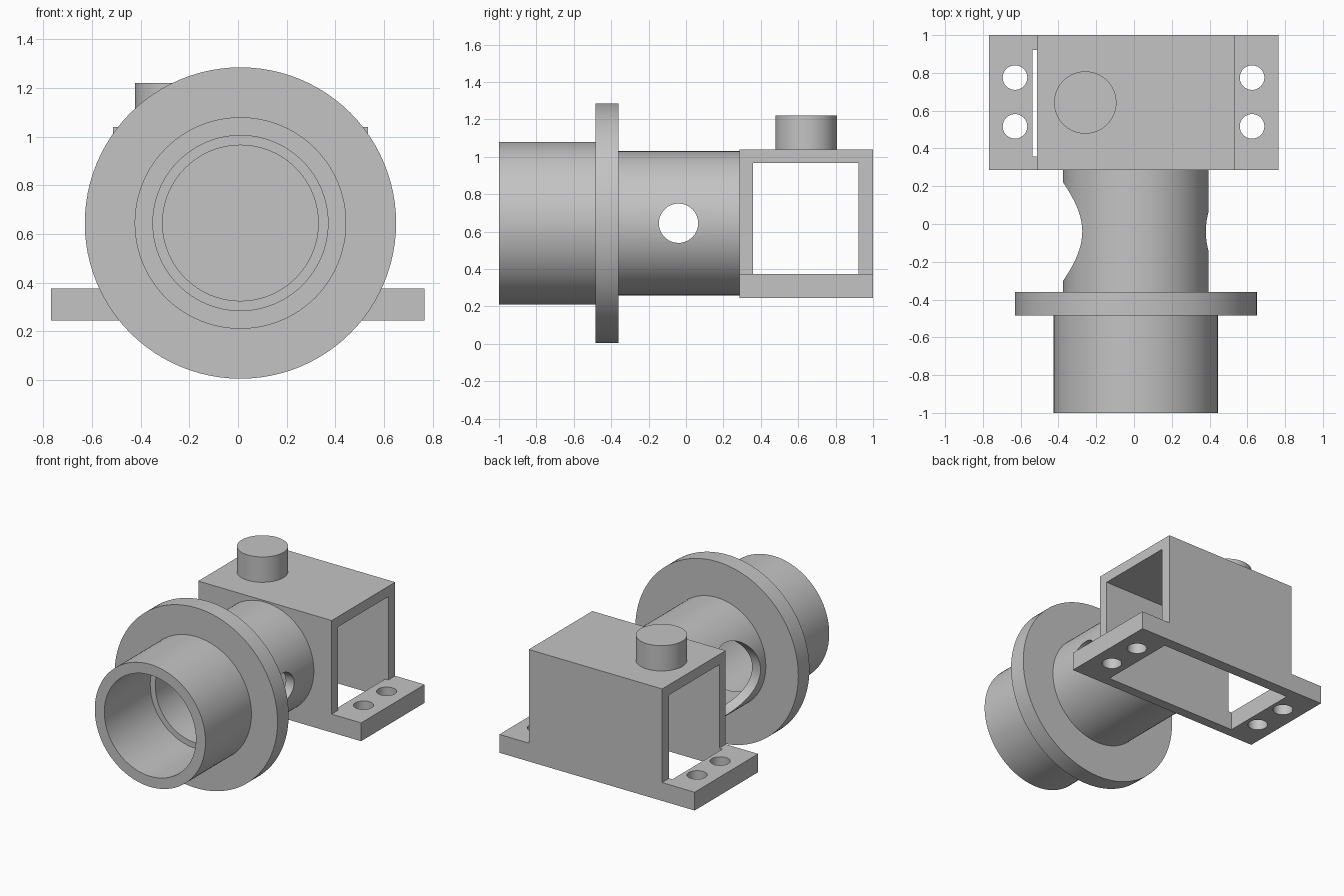
import bpy
import bmesh
import math
from mathutils import Matrix, Vector

if "Cube" in bpy.data.objects:
    bpy.data.objects.remove(bpy.data.objects["Cube"], do_unlink=True)

grey = bpy.data.materials.new("plain grey")
grey.use_nodes = True
grey.diffuse_color = (0.55, 0.55, 0.55, 1)
grey.node_tree.nodes["Principled BSDF"].inputs["Base Color"].default_value = (0.55, 0.55, 0.55, 1)

AXIS_X, AXIS_Z = 0.01, 0.645      # tube centre line
SEGMENTS = 96


def finish(name, bm):
    """Turn a bmesh into a named grey object."""
    bmesh.ops.recalc_face_normals(bm, faces=bm.faces[:])
    mesh = bpy.data.meshes.new(name)
    bm.to_mesh(mesh)
    bm.free()
    mesh.materials.append(grey)
    obj = bpy.data.objects.new(name, mesh)
    bpy.context.collection.objects.link(obj)
    return obj


def box(name, low, high):
    low, high = Vector(low), Vector(high)
    bm = bmesh.new()
    bmesh.ops.create_cube(bm, size=1)
    bmesh.ops.scale(bm, vec=high - low, verts=bm.verts)
    bmesh.ops.translate(bm, vec=(low + high) / 2, verts=bm.verts)
    return finish(name, bm)


def cylinder(name, centre, radius, length, axis="Z"):
    bm = bmesh.new()
    bmesh.ops.create_cone(bm, cap_ends=True, segments=64, radius1=radius,
                          radius2=radius, depth=length)
    if axis == "X":
        bmesh.ops.rotate(bm, matrix=Matrix.Rotation(math.pi / 2, 3, "Y"), verts=bm.verts)
    bmesh.ops.translate(bm, vec=centre, verts=bm.verts)
    return finish(name, bm)


def lathe(name, profile):
    """Revolve a closed (radius, y) profile round the tube axis."""
    bm = bmesh.new()
    rings = []
    for i in range(SEGMENTS):
        a = math.tau * i / SEGMENTS
        rings.append([bm.verts.new((AXIS_X + r * math.cos(a), y, AXIS_Z + r * math.sin(a)))
                      for r, y in profile])
    count = len(profile)
    for i, ring in enumerate(rings):
        after = rings[(i + 1) % SEGMENTS]
        for j in range(count):
            k = (j + 1) % count
            bm.faces.new((ring[j], ring[k], after[k], after[j]))
    return finish(name, bm)


def cut(obj, cutters):
    """Subtract the cutters, then delete them."""
    for cutter in cutters:
        cutter.hide_render = True
        mod = obj.modifiers.new("cut", "BOOLEAN")
        mod.operation = "DIFFERENCE"
        mod.solver = "EXACT"
        mod.object = cutter
        bpy.context.view_layer.objects.active = obj
        bpy.ops.object.modifier_apply(modifier=mod.name)
        bpy.data.objects.remove(cutter, do_unlink=True)


def smooth(obj):
    obj.data.shade_smooth()
    obj.data.set_sharp_from_angle(angle=math.radians(30))


# Stepped tube with flange and stepped bore
tube = lathe("flanged_tube", [
    (0.36, -1.0), (0.435, -1.0), (0.435, -0.485), (0.64, -0.485), (0.64, -0.36),
    (0.385, -0.36), (0.385, 0.287), (0.32, 0.287), (0.32, -0.485), (0.36, -0.485)])

# Large side window on one side, small hole on the other
cut(tube, [
    cylinder("window_cutter", (-0.4, -0.04, AXIS_Z), 0.26, 0.8, "X"),
    cylinder("hole_cutter", (0.4, -0.04, AXIS_Z), 0.105, 0.6, "X")])
smooth(tube)

# Base plate with rectangular opening and four screw holes
plate = box("base_plate", (-0.768, 0.287, 0.245), (0.766, 1.0, 0.375))
cut(plate, [box("opening_cutter", (-0.538, 0.357, 0.1), (0.51, 0.922, 0.5))])
cut(plate, [cylinder("screw_cutter", (x, y, 0.3), 0.065, 0.4)
            for x in (-0.63, 0.625) for y in (0.517, 0.775)])
smooth(plate)

# Housing: an upturned channel open at both ends
housing = box("housing", (-0.513, 0.287, 0.375), (0.535, 1.0, 1.04))
cut(housing, [box("channel_cutter", (-0.9, 0.357, 0.2), (0.9, 0.922, 0.967))])

# Round button on the housing roof
smooth(cylinder("top_button", (-0.258, 0.643, 1.13), 0.165, 0.18))
